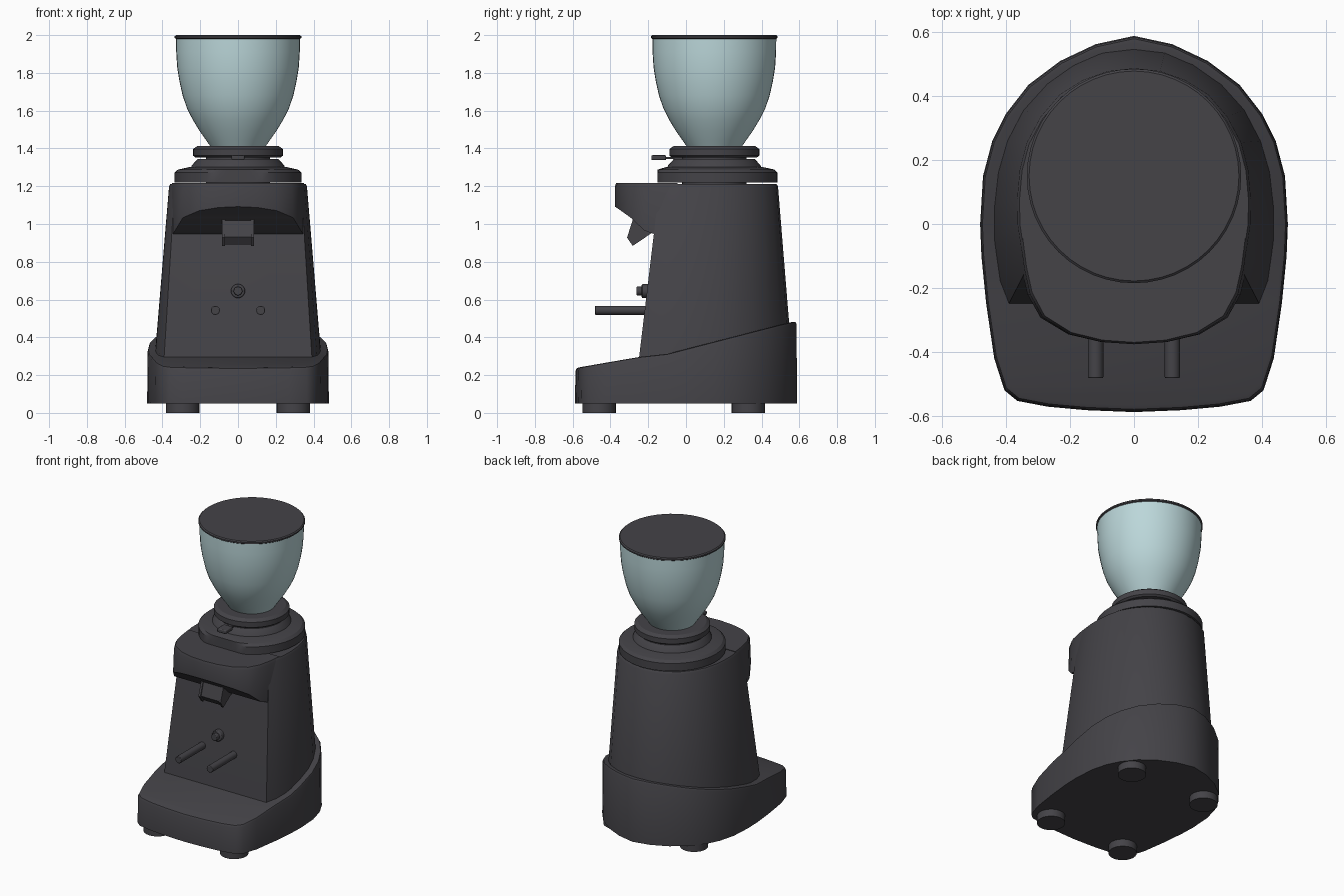
import bpy, bmesh, math
from mathutils import Vector, Matrix

if "Cube" in bpy.data.objects:
    bpy.data.objects.remove(bpy.data.objects["Cube"])


def material(name, rgb):
    m = bpy.data.materials.new(name)
    m.diffuse_color = (*rgb, 1)
    m.use_nodes = True
    m.node_tree.nodes["Principled BSDF"].inputs["Base Color"].default_value = m.diffuse_color
    return m


DARK = material("charcoal_plastic", (0.058, 0.056, 0.064))
GLASS = material("pale_teal_glass", (0.50, 0.68, 0.70))
AXIS_Y = 0.15  # centre of the hopper and collars


def finish(name, bm, mat=DARK, bevel=0.0, angle=35):
    bmesh.ops.recalc_face_normals(bm, faces=bm.faces)
    me = bpy.data.meshes.new(name)
    bm.to_mesh(me)
    bm.free()
    ob = bpy.data.objects.new(name, me)
    bpy.context.collection.objects.link(ob)
    me.materials.append(mat)
    if bevel:
        mod = ob.modifiers.new("soft_edges", "BEVEL")
        mod.width, mod.segments = bevel, 2
        mod.limit_method, mod.angle_limit = "ANGLE", math.radians(40)
    bpy.ops.object.select_all(action="DESELECT")
    ob.select_set(True)
    bpy.context.view_layer.objects.active = ob
    bpy.ops.object.shade_smooth_by_angle(angle=math.radians(angle))
    return ob


def interp(y, pts):
    for (a, za), (b, zb) in zip(pts, pts[1:]):
        if y <= b:
            return za + (zb - za) * max(0, (y - a) / (b - a))
    return pts[-1][1]


def loft(name, rings, **kw):
    """Rings are (half outline from front centre to back centre, height rule)."""
    bm = bmesh.new()
    loops = []
    for half, z in rings:
        full = half + [(-x, y) for x, y in half[-2:0:-1]]
        loops.append([bm.verts.new((x, y, z(y))) for x, y in full])
    n = len(loops[0])
    for lo, hi in zip(loops, loops[1:]):
        for i in range(n):
            j = (i + 1) % n
            bm.faces.new((lo[i], lo[j], hi[j], hi[i]))
    # cap both ends with strips running from side to side
    for loop in (loops[0], loops[-1]):
        for i in range(n // 2):
            ids = dict.fromkeys((i, i + 1, (n - i - 1) % n, (n - i) % n))
            bm.faces.new([loop[k] for k in ids])
    return finish(name, bm, **kw)


def lathe(name, profile, mat=DARK, segs=48, notch=None, angle=30):
    bm = bmesh.new()
    vs = [bm.verts.new((r, 0, z)) for r, z in profile]
    es = [bm.edges.new(p) for p in zip(vs, vs[1:])]
    bmesh.ops.spin(bm, geom=vs + es, cent=(0, 0, 0), axis=(0, 0, 1),
                   angle=math.tau, steps=segs, use_duplicate=False)
    bmesh.ops.remove_doubles(bm, verts=bm.verts, dist=0.0005)
    for v in bm.verts:
        v.co.y += AXIS_Y
        if notch is not None:
            v.co.y = max(v.co.y, notch)
    return finish(name, bm, mat, angle=angle)


def rod(name, p, q, r, segs=24, bevel=0.0):
    p, q = Vector(p), Vector(q)
    rot = (q - p).to_track_quat("Z", "Y").to_matrix().to_4x4()
    bm = bmesh.new()
    bmesh.ops.create_cone(bm, cap_ends=True, segments=segs, radius1=r, radius2=r,
                          depth=(q - p).length,
                          matrix=Matrix.Translation((p + q) / 2) @ rot)
    return finish(name, bm, bevel=bevel)


def side_prism(name, yz, x0, x1, bevel=0.0):
    bm = bmesh.new()
    f = bm.faces.new([bm.verts.new((x0, y, z)) for y, z in yz])
    new = bmesh.ops.extrude_face_region(bm, geom=[f])["geom"]
    bmesh.ops.translate(bm, vec=(x1 - x0, 0, 0),
                        verts=[g for g in new if isinstance(g, bmesh.types.BMVert)])
    return finish(name, bm, bevel=bevel)


def scaled(half, s):
    return [(x * s, y * s) for x, y in half]


# base: rounded footprint with a top that climbs to the back
foot = [(0, -0.588), (0.15, -0.582), (0.27, -0.571), (0.365, -0.553), (0.405, -0.52),
        (0.437, -0.42), (0.462, -0.25), (0.477, -0.10), (0.481, 0), (0.472, 0.15),
        (0.443, 0.26), (0.40, 0.345), (0.33, 0.435), (0.23, 0.51), (0.12, 0.562), (0, 0.588)]
SLOPE = [(-0.6, 0.235), (-0.25, 0.296), (-0.1, 0.312), (0.53, 0.475), (0.6, 0.488)]
top = lambda d: (lambda y: interp(y, SLOPE) + d)
loft("base", [(foot, lambda y: 0.05), (scaled(foot, 0.995), top(-0.015)),
              (scaled(foot, 0.985), top(-0.003)), (scaled(foot, 0.965), top(0))])

# feet
for side, x in (("left", -0.293), ("right", 0.293)):
    for end, y in (("front", -0.46), ("back", 0.33)):
        rod(f"{end}_{side}_foot", (x, y, 0), (x, y, 0.06), 0.089)

# body: tapered column, flat at the front and round at the back
body_low = [(0, -0.25), (0.392, -0.25), (0.42, -0.18), (0.44, -0.05), (0.442, 0.05),
            (0.432, 0.16), (0.405, 0.26), (0.355, 0.36), (0.28, 0.445), (0.19, 0.51),
            (0.10, 0.55), (0, 0.562)]
body_top = [(0, -0.14), (0.335, -0.14), (0.352, -0.08), (0.364, 0), (0.365, 0.08),
            (0.357, 0.17), (0.335, 0.255), (0.292, 0.335), (0.232, 0.405), (0.16, 0.45),
            (0.082, 0.478), (0, 0.487)]
loft("body", [(body_low, lambda y: 0.28), (body_top, lambda y: 1.2),
              (scaled(body_top, 0.98), lambda y: 1.213)], angle=40)

# overhanging head with a slanted underside
head_top = [(0, -0.376), (0.1, -0.369), (0.2, -0.345), (0.285, -0.293), (0.325, -0.22),
            (0.343, -0.14), (0.355, -0.05), (0, -0.05)]
head_low = [(x * 1.025, y) for x, y in head_top]
UNDER = [(-0.376, 1.092), (-0.3, 1.04), (-0.19, 0.937), (0, 0.937)]
loft("head", [(head_low, lambda y: interp(y, UNDER)), (head_top, lambda y: 1.2),
              ([(x * 0.98, y + 0.006) for x, y in head_top], lambda y: 1.217)], angle=40)

# spout: chute with a sloping front plate between two cheeks
side_prism("spout_chute", [(-0.20, 1.06), (-0.265, 1.06), (-0.303, 0.93),
                           (-0.275, 0.892), (-0.19, 0.96)], -0.07, 0.07)
for side, s in (("left", -1), ("right", 1)):
    side_prism(f"spout_{side}_cheek", [(-0.20, 1.06), (-0.27, 1.06), (-0.312, 0.928),
                                       (-0.282, 0.884), (-0.17, 0.96)], s * 0.07, s * 0.085)

# button and holder prongs
rod("button_collar", (0, -0.17, 0.645), (0, -0.235, 0.645), 0.037, bevel=0.006)
rod("button", (0, -0.2, 0.645), (0, -0.262, 0.645), 0.023, bevel=0.004)
for side, x in (("left", -0.12), ("right", 0.12)):
    rod(f"{side}_prong", (x, -0.18, 0.543), (x, -0.482, 0.543), 0.024, bevel=0.004)

# collars stacked on the body, the lower one cut flat at the front
lathe("lower_collar", [(0, 1.219), (0.335, 1.219), (0.335, 1.272), (0.318, 1.288),
                       (0.25, 1.303), (0, 1.303)], notch=-0.15)
lathe("middle_collar", [(0, 1.295), (0.25, 1.295), (0.245, 1.31), (0.215, 1.343), (0, 1.343)])
lathe("collar_core", [(0, 1.2), (0.17, 1.2), (0.17, 1.36), (0, 1.36)])
lathe("upper_collar", [(0, 1.352), (0.225, 1.352), (0.238, 1.362), (0.238, 1.397),
                       (0.215, 1.413), (0, 1.413)])

# adjusting lever
side_prism("lever_arm", [(-0.12, 1.345), (-0.12, 1.356), (0.0, 1.356), (0.0, 1.345)], -0.02, 0.02)
side_prism("lever_grip", [(-0.183, 1.338), (-0.183, 1.364), (-0.105, 1.364), (-0.105, 1.338)],
           -0.034, 0.034, bevel=0.006)

# hopper and lid
lathe("hopper", [(0, 1.405), (0.142, 1.405), (0.17, 1.445), (0.205, 1.495), (0.24, 1.553),
                 (0.27, 1.612), (0.293, 1.68), (0.31, 1.755), (0.322, 1.83),
                 (0.327, 1.91), (0.328, 1.982), (0, 1.982)], GLASS)
lathe("lid", [(0, 1.98), (0.328, 1.98), (0.335, 1.985), (0.335, 1.994), (0.328, 2.0), (0, 2.0)])
